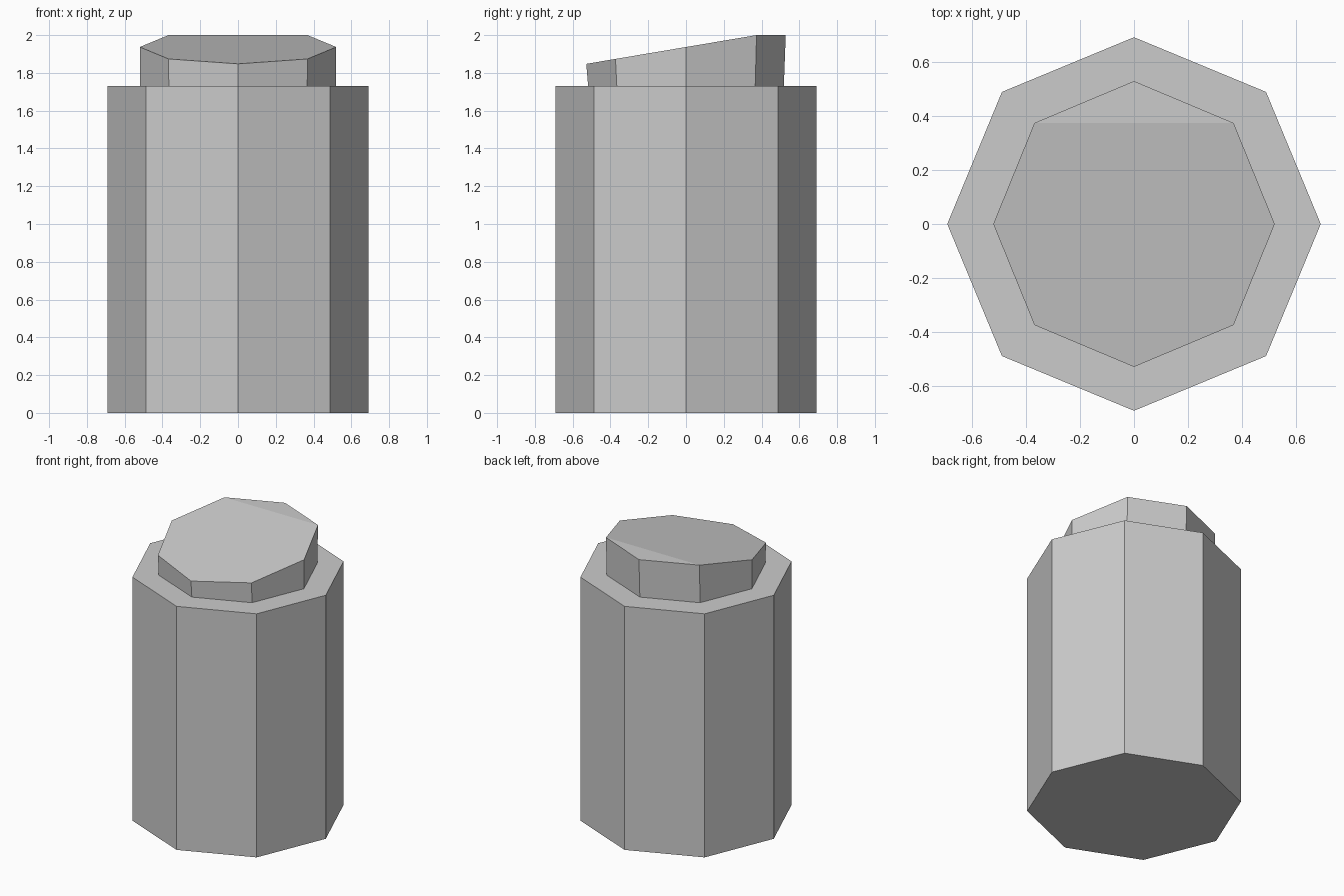
import bpy, bmesh
from math import cos, sin, pi

if "Cube" in bpy.data.objects:
    bpy.data.objects.remove(bpy.data.objects["Cube"])

SIDES = 8


def ring(bm, rx, ry, height):
    """Octagon of vertices with corners on the axes; height is a function of y."""
    pts = [(rx * cos(2 * pi * i / SIDES), ry * sin(2 * pi * i / SIDES)) for i in range(SIDES)]
    return [bm.verts.new((x, y, height(y))) for x, y in pts]


def bridge(bm, low, high):
    for i in range(SIDES):
        j = (i + 1) % SIDES
        bm.faces.new((low[i], low[j], high[j], high[i]))


def finish(bm, name):
    bmesh.ops.recalc_face_normals(bm, faces=bm.faces)
    mesh = bpy.data.meshes.new(name)
    bm.to_mesh(mesh)
    bm.free()
    obj = bpy.data.objects.new(name, mesh)
    bpy.context.collection.objects.link(obj)
    return obj


# Eight-sided body
bm = bmesh.new()
bottom = ring(bm, 0.69, 0.69, lambda y: 0.0)
top = ring(bm, 0.69, 0.69, lambda y: 1.73)
bridge(bm, bottom, top)
bm.faces.new(bottom[::-1])
bm.faces.new(top)
finish(bm, "body")

# Cap with a top sloping down to the front and a level strip at the back
bm = bmesh.new()
bottom = ring(bm, 0.518, 0.518, lambda y: 1.73)
top = ring(bm, 0.52, 0.528, lambda y: min(2.0, 1.937 + 0.169 * y))
bridge(bm, bottom, top)
bm.faces.new(bottom[::-1])
bm.faces.new(top[1:4])              # level back strip
bm.faces.new(top[3:] + top[:2])     # sloping top
finish(bm, "cap")
